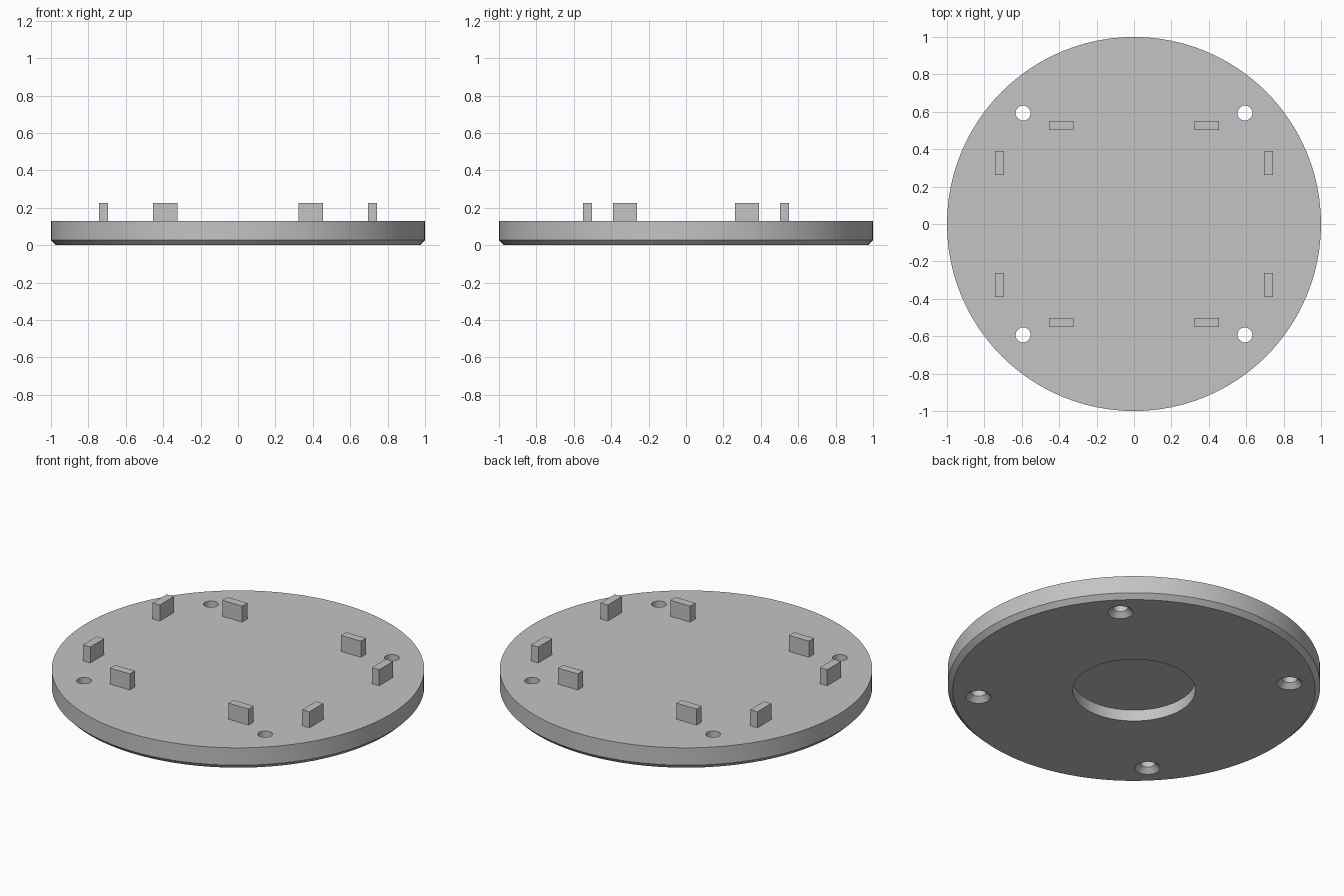
import bpy, bmesh, math

if "Cube" in bpy.data.objects:
    bpy.data.objects.remove(bpy.data.objects["Cube"])

grey = bpy.data.materials.new("light_grey")
grey.diffuse_color = (0.55, 0.55, 0.55, 1)
grey.use_nodes = True
grey.node_tree.nodes["Principled BSDF"].inputs["Base Color"].default_value = grey.diffuse_color


def lathe(name, profile, segments, location=(0, 0, 0)):
    """Closed solid of revolution from (radius, z) points, bottom to top."""
    bm = bmesh.new()
    rings = [[bm.verts.new((r * math.cos(a), r * math.sin(a), z))
              for a in (2 * math.pi * i / segments for i in range(segments))]
             for r, z in profile]
    for low, high in zip(rings, rings[1:]):
        for i in range(segments):
            j = (i + 1) % segments
            bm.faces.new((low[i], low[j], high[j], high[i]))
    bm.faces.new(rings[0][::-1])
    bm.faces.new(rings[-1])
    mesh = bpy.data.meshes.new(name)
    bm.to_mesh(mesh)
    bm.free()
    mesh.materials.append(grey)
    obj = bpy.data.objects.new(name, mesh)
    obj.location = location
    bpy.context.collection.objects.link(obj)
    return obj


def block(name, center, size):
    bpy.ops.mesh.primitive_cube_add(size=1, location=center)
    obj = bpy.context.object
    obj.name = name
    obj.scale = size
    bpy.ops.object.transform_apply(location=False, rotation=False, scale=True)
    obj.data.materials.append(grey)


# Round plate with a chamfered lower edge
plate = lathe("base_plate", [(0.973, 0), (1, 0.027), (1, 0.13)], 96)

# Blind round recess underneath, and four countersunk through holes
cutters = [lathe("recess_cutter", [(0.33, -0.1), (0.33, 0.067)], 64)]
for sx in (-1, 1):
    for sy in (-1, 1):
        cutters.append(lathe(
            "screw_hole_cutter",
            [(0.068, -0.05), (0.068, 0), (0.04, 0.028), (0.04, 0.2)],
            32, (sx * 0.593, sy * 0.593, 0)))

bpy.context.view_layer.objects.active = plate
for cutter in cutters:
    mod = plate.modifiers.new("cut", 'BOOLEAN')
    mod.operation = 'DIFFERENCE'
    mod.solver = 'EXACT'
    mod.object = cutter
    bpy.ops.object.modifier_apply(modifier=mod.name)
for cutter in cutters:
    bpy.data.objects.remove(cutter)

# Smooth round walls, crisp rims
bpy.ops.object.select_all(action='DESELECT')
plate.select_set(True)
bpy.context.view_layer.objects.active = plate
bpy.ops.object.shade_smooth_by_angle(angle=math.radians(30))

# Eight upright locating tabs, sitting on the plate's top
for sx in (-1, 1):
    for sy in (-1, 1):
        block("end_tab", (sx * 0.389, sy * 0.526, 0.1775), (0.13, 0.048, 0.095))
        block("side_tab", (sx * 0.718, sy * 0.326, 0.1775), (0.048, 0.13, 0.095))
